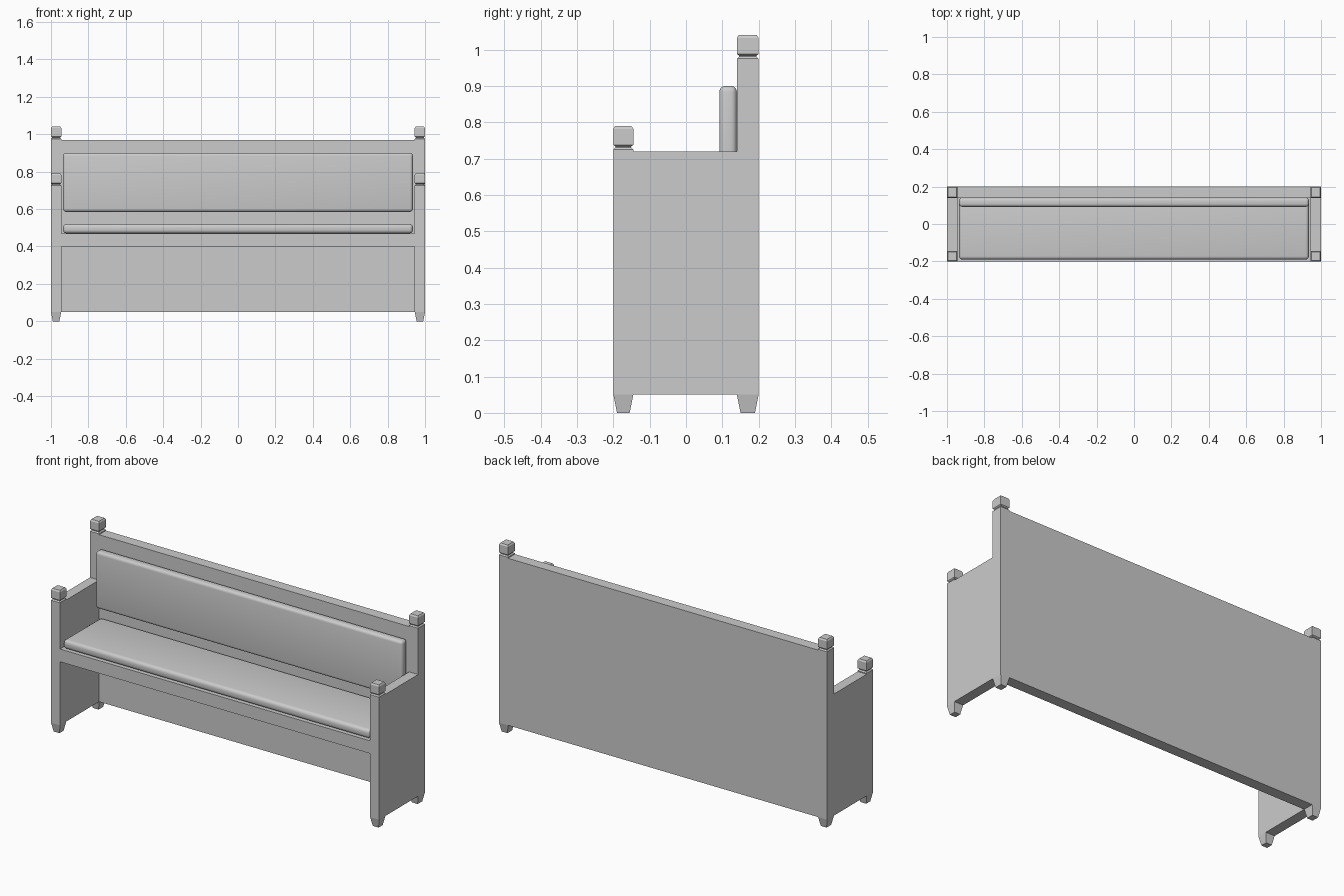
import bpy, bmesh
from mathutils import Vector

if "Cube" in bpy.data.objects:
    bpy.data.objects.remove(bpy.data.objects["Cube"])

T = 0.055          # width of the end panels and posts
BACK_Y = 0.14      # front face of the back panel


def finish(bm, name):
    bmesh.ops.recalc_face_normals(bm, faces=bm.faces)
    me = bpy.data.meshes.new(name)
    bm.to_mesh(me)
    bm.free()
    ob = bpy.data.objects.new(name, me)
    bpy.context.collection.objects.link(ob)
    return ob


def box(name, lo, hi):
    bm = bmesh.new()
    bmesh.ops.create_cube(bm, size=1)
    lo, hi = Vector(lo), Vector(hi)
    for v in bm.verts:
        v.co = (lo + hi) / 2 + v.co * (hi - lo)
    return finish(bm, name)


def square_turning(name, x0, x1, y0, y1, rings):
    """Stack of rectangular rings given as (inset, z)."""
    bm = bmesh.new()
    loops = [[bm.verts.new(p) for p in ((x0 + i, y0 + i, z), (x1 - i, y0 + i, z),
                                        (x1 - i, y1 - i, z), (x0 + i, y1 - i, z))]
             for i, z in rings]
    for a, b in zip(loops, loops[1:]):
        for k in range(4):
            bm.faces.new((a[k], a[(k + 1) % 4], b[(k + 1) % 4], b[k]))
    bm.faces.new(loops[0])
    bm.faces.new(loops[-1])
    return finish(bm, name)


def cushion(name, lo, hi, radius):
    ob = box(name, lo, hi)
    mod = ob.modifiers.new("round", "BEVEL")
    mod.width = radius
    mod.segments = 4
    bpy.ops.object.select_all(action='DESELECT')
    ob.select_set(True)
    bpy.context.view_layer.objects.active = ob
    bpy.ops.object.modifier_apply(modifier="round")
    bpy.ops.object.shade_smooth_by_angle()


# Stepped end panels: low arm in front, tall post at the back
profile = [(-0.2, 0.05), (0.2, 0.05), (0.2, 0.97), (BACK_Y, 0.97), (BACK_Y, 0.72), (-0.2, 0.72)]
for side, x0 in (("left", -1.0), ("right", 1.0 - T)):
    bm = bmesh.new()
    face = bm.faces.new([bm.verts.new((x0, y, z)) for y, z in profile])
    ext = bmesh.ops.extrude_face_region(bm, geom=[face])["geom"]
    bmesh.ops.translate(bm, vec=(T, 0, 0), verts=[v for v in ext if isinstance(v, bmesh.types.BMVert)])
    if not any(len(f.verts) == 6 and abs(f.calc_center_median().x - x0) < 1e-5 for f in bm.faces):
        bm.faces.new([v for v in face.verts])
    finish(bm, side + "_end_panel")

    # Tapered feet and capped finials on each post
    for pos, y0, y1, top in (("front", -0.2, -0.145, 0.72), ("back", BACK_Y, 0.2, 0.97)):
        square_turning(f"{side}_{pos}_foot", x0, x0 + T, y0, y1, [(0.01, 0), (0, 0.05)])
        square_turning(f"{side}_{pos}_finial", x0, x0 + T, y0, y1,
                       [(0, top), (0, top + 0.005), (0.006, top + 0.011), (0.006, top + 0.013),
                        (0, top + 0.018), (0, top + 0.062), (0.005, top + 0.07)])

# Back panel and seat board between the ends
X = 1 - T
box("back_panel", (-X, BACK_Y, 0.05), (X, 0.2, 0.97))
box("seat_board", (-X, -0.2, 0.40), (X, BACK_Y, 0.47))

# Upholstery
cushion("seat_cushion", (-0.935, -0.19, 0.47), (0.935, BACK_Y, 0.52), 0.018)
cushion("back_cushion", (-0.935, 0.092, 0.585), (0.935, BACK_Y, 0.90), 0.016)
